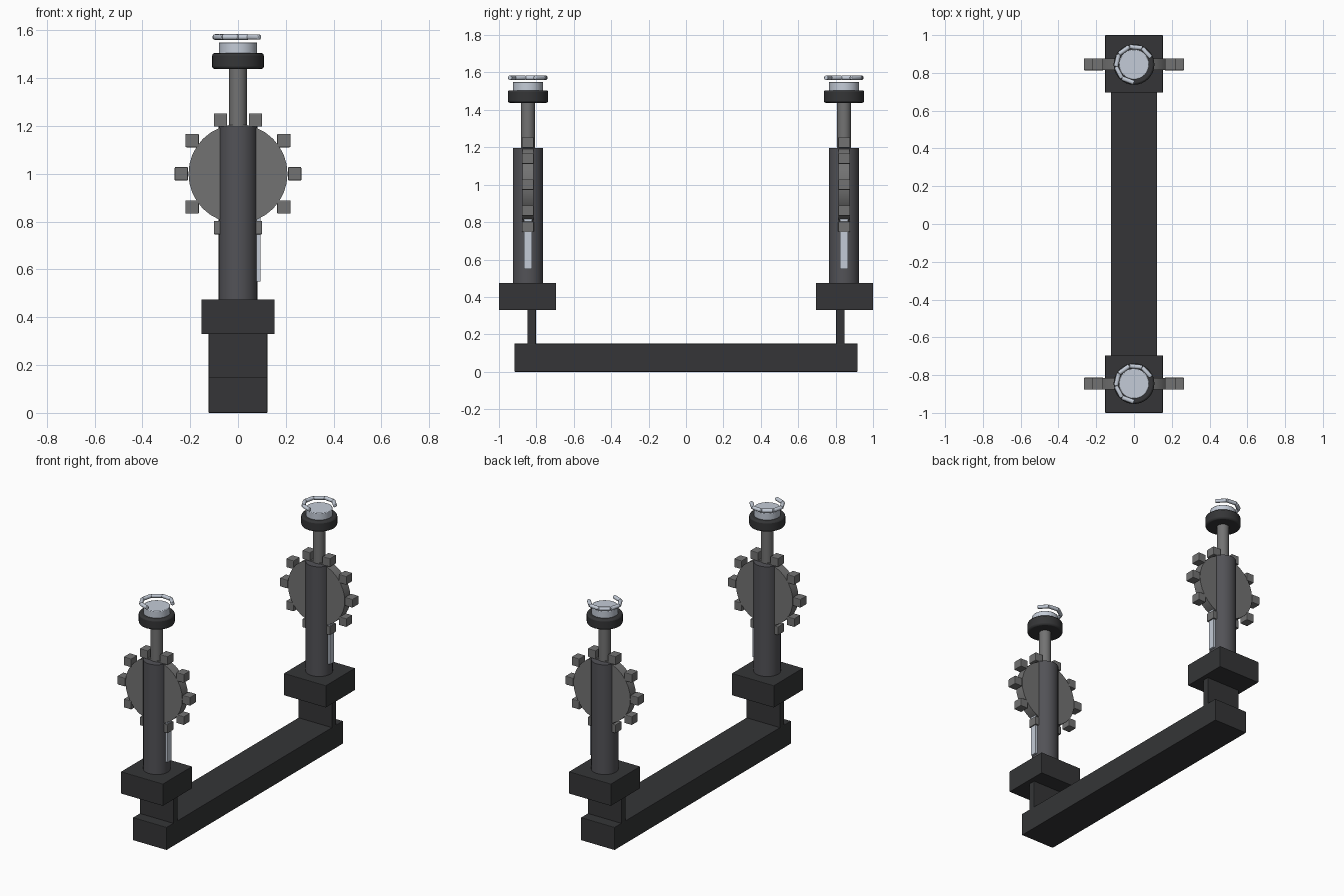
import bpy, math
from mathutils import Vector

if "Cube" in bpy.data.objects:
    bpy.data.objects.remove(bpy.data.objects["Cube"])


def material(name, r, g, b):
    m = bpy.data.materials.new(name)
    m.diffuse_color = (r, g, b, 1)
    m.use_nodes = True
    m.node_tree.nodes["Principled BSDF"].inputs["Base Color"].default_value = m.diffuse_color
    return m


BLACK = material("black", 0.035, 0.036, 0.038)
DARK = material("dark_metal", 0.085, 0.085, 0.095)
GREY = material("grey_metal", 0.17, 0.17, 0.17)
SILVER = material("silver", 0.55, 0.6, 0.68)


def finish(ob, name, mat, bevel, smooth=False):
    ob.name = name
    ob.data.materials.append(mat)
    if smooth:
        bpy.ops.object.shade_smooth_by_angle(angle=math.radians(35))
    if bevel:
        b = ob.modifiers.new("bevel", 'BEVEL')
        b.width = bevel
        b.segments = 2
        b.limit_method = 'ANGLE'
    return ob


def box(name, centre, size, mat, bevel=0.003):
    bpy.ops.mesh.primitive_cube_add(size=1, location=centre)
    ob = bpy.context.object
    ob.scale = size
    bpy.ops.object.transform_apply(location=False, rotation=False, scale=True)
    return finish(ob, name, mat, bevel)


def rod(name, a, b, radius, mat, bevel=0.0, sides=32):
    a, b = Vector(a), Vector(b)
    d = b - a
    bpy.ops.mesh.primitive_cylinder_add(vertices=sides, radius=radius, depth=d.length, location=(a + b) / 2)
    ob = bpy.context.object
    ob.rotation_euler = d.to_track_quat('Z', 'Y').to_euler()
    return finish(ob, name, mat, bevel, True)


# base beam
box("base_beam", (0, 0, 0.075), (0.245, 1.836, 0.15), BLACK)

for side, s in (("front", -1), ("back", 1)):
    y = s * 0.845
    # web plate and mounting block
    box(side + "_web", (0, s * 0.825, 0.24), (0.245, 0.045, 0.19), BLACK)
    box(side + "_block", (0, s * 0.8475, 0.4025), (0.306, 0.305, 0.145), BLACK)

    # telescoping column with end cap and pad
    rod(side + "_sleeve", (0, y, 0.47), (0, y, 1.197), 0.081, DARK)
    rod(side + "_inner_post", (0, y, 1.15), (0, y, 1.45), 0.037, GREY)
    rod(side + "_collar", (0, y, 1.438), (0, y, 1.505), 0.108, BLACK, 0.01)
    rod(side + "_pad", (0, y, 1.50), (0, y, 1.55), 0.08, SILVER, 0.004)

    # side scale strip
    box(side + "_strip", (0.082, y, 0.70), (0.024, 0.042, 0.30), SILVER, 0.001)

    # toothed wheel
    rod(side + "_wheel", (0, y - 0.03, 1.0), (0, y + 0.03, 1.0), 0.207, GREY)
    for i in range(10):
        a = math.radians(36 * i)
        box(f"{side}_tooth_{i}", (0.237 * math.cos(a), y, 1 + 0.227 * math.sin(a) / 0.96),
            (0.056, 0.064, 0.056), GREY, 0.004)

    # open clip made of short rounded bars
    pts = []
    for i in range(7):
        a = math.radians(22 + (270 - 22) * i / 6)
        pts.append((0.097 * math.cos(a), y + 0.097 * math.sin(a), 1.572))
    for i in range(6):
        rod(f"{side}_clip_{i}", pts[i], pts[i + 1], 0.012, SILVER, 0.004, 12)
